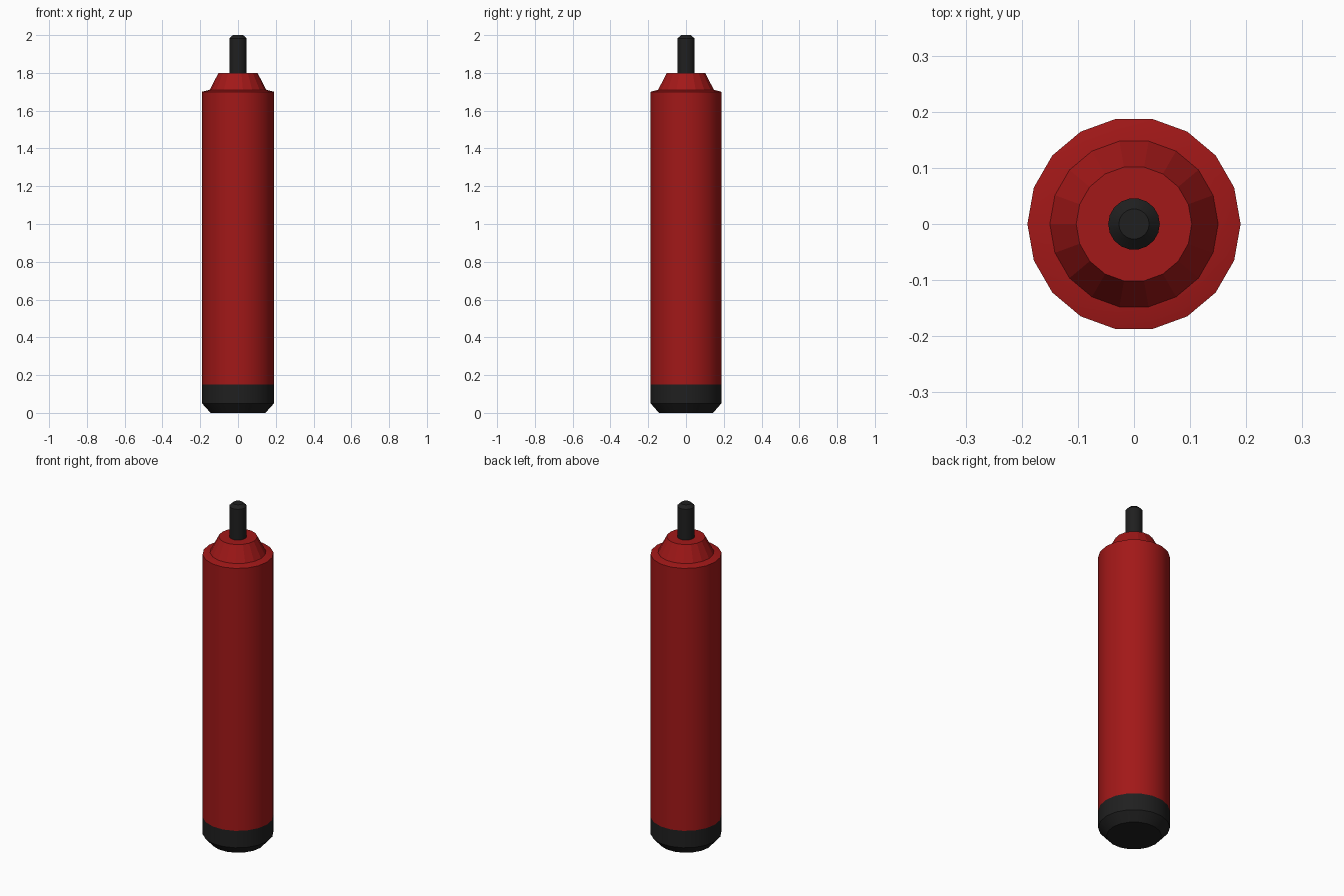
import bpy, bmesh, math

if "Cube" in bpy.data.objects:
    bpy.data.objects.remove(bpy.data.objects["Cube"])

SIDES = 18


def material(name, rgb):
    m = bpy.data.materials.new(name)
    m.diffuse_color = (*rgb, 1)
    m.use_nodes = True
    m.node_tree.nodes["Principled BSDF"].inputs["Base Color"].default_value = m.diffuse_color
    return m


red = material("red_paint", (0.36, 0.009, 0.009))
black = material("black_rubber", (0.014, 0.014, 0.014))


def lathe(name, profile, mat, smooth=True):
    """Closed solid turned from a list of (radius, height) points."""
    bm = bmesh.new()
    rings = []
    for r, z in profile:
        rings.append([bm.verts.new((r * math.cos(a), r * math.sin(a), z))
                      for a in (2 * math.pi * i / SIDES for i in range(SIDES))])
    for low, high in zip(rings, rings[1:]):
        for i in range(SIDES):
            j = (i + 1) % SIDES
            bm.faces.new((low[i], low[j], high[j], high[i]))
    bm.faces.new(rings[0][::-1])
    bm.faces.new(rings[-1])
    mesh = bpy.data.meshes.new(name)
    bm.to_mesh(mesh)
    bm.free()
    mesh.materials.append(mat)
    obj = bpy.data.objects.new(name, mesh)
    bpy.context.collection.objects.link(obj)
    if smooth:
        bpy.ops.object.select_all(action='DESELECT')
        obj.select_set(True)
        bpy.context.view_layer.objects.active = obj
        bpy.ops.object.shade_smooth_by_angle(angle=math.radians(30))
    return obj


# Chamfered end cap
lathe("base_cap", [(0.145, 0), (0.19, 0.05), (0.19, 0.15)], black)
# Long tube with a shallow shoulder
lathe("body", [(0.19, 0.15), (0.19, 1.70), (0.15, 1.71)], red)
# Faceted neck
lathe("neck", [(0.15, 1.71), (0.103, 1.80)], red, smooth=False)
# Pin with a chamfered tip
lathe("pin", [(0.046, 1.80), (0.046, 1.982), (0.027, 2.0)], black)
